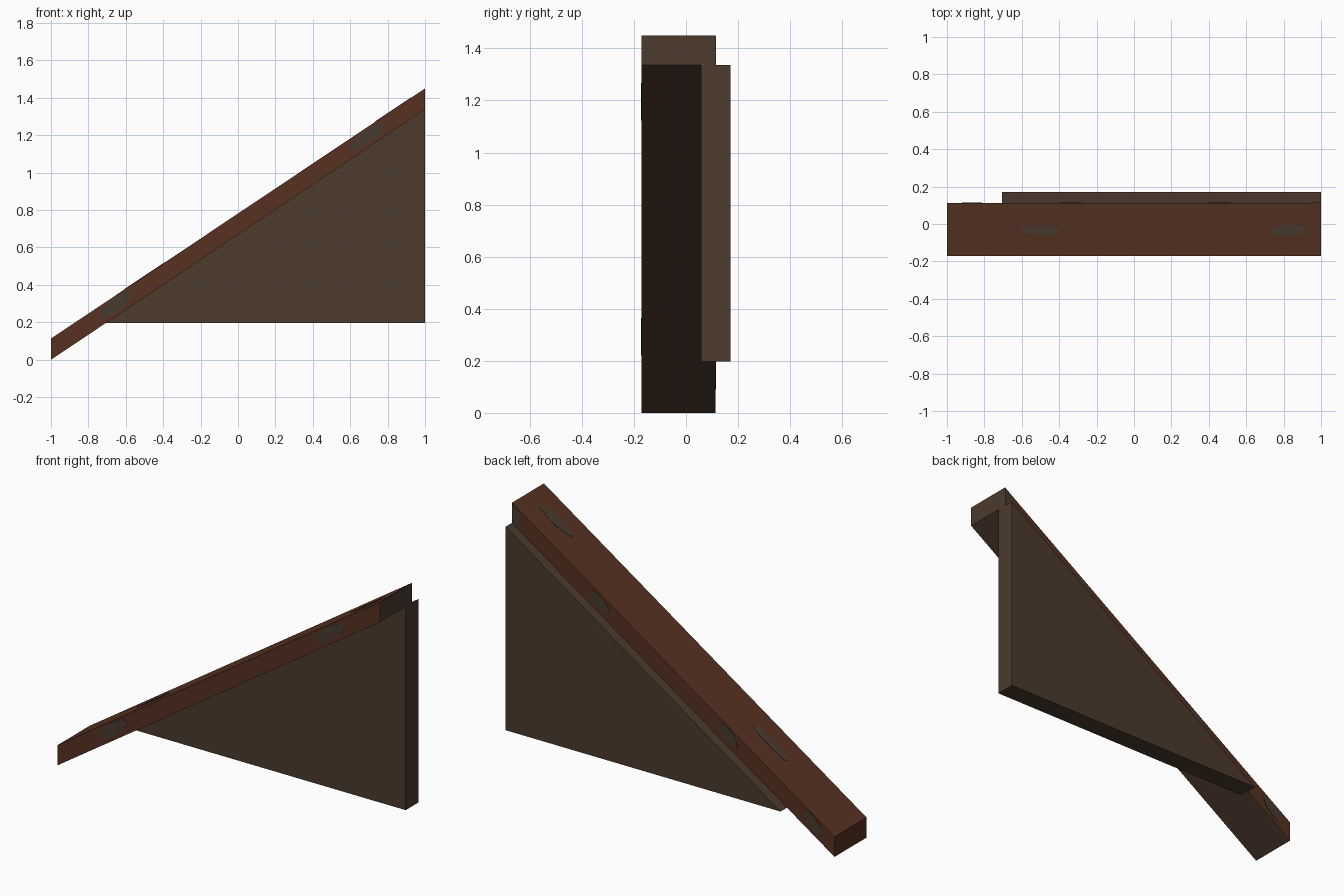
import bpy, math, random

if "Cube" in bpy.data.objects:
    bpy.data.objects.remove(bpy.data.objects["Cube"])

random.seed(4)
SLOPE, H = 0.6685, 0.113          # beam rise per unit x, vertical beam height
Y0, Y1 = -0.17, 0.113             # beam front and back


def material(name, rgb):
    m = bpy.data.materials.new(name)
    m.diffuse_color = (*rgb, 1)
    m.use_nodes = True
    m.node_tree.nodes["Principled BSDF"].inputs["Base Color"].default_value = m.diffuse_color
    return m


red = material("red_brown_wood", (0.095, 0.031, 0.0155))
olive = material("dark_wood", (0.072, 0.043, 0.026))
moss = material("grey_moss", (0.062, 0.045, 0.030))


def under(x):
    return SLOPE * (x + 1)


def prism(name, loop, offset, mats):
    """Solid from a loop of points, swept along offset."""
    n = len(loop)
    verts = list(loop) + [tuple(a + b for a, b in zip(p, offset)) for p in loop]
    faces = [tuple(range(n)), tuple(range(2 * n - 1, n - 1, -1))]
    faces += [(i, i + n, (i + 1) % n + n, (i + 1) % n) for i in range(n)]
    me = bpy.data.meshes.new(name)
    me.from_pydata(verts, [], faces)
    for m in mats:
        me.materials.append(m)
    ob = bpy.data.objects.new(name, me)
    bpy.context.collection.objects.link(ob)
    # make normals point outward
    import bmesh
    bm = bmesh.new()
    bm.from_mesh(me)
    bmesh.ops.recalc_face_normals(bm, faces=bm.faces)
    bm.to_mesh(me)
    bm.free()
    return ob


# sloping beam: underside and upper end are the darker wood
profile = [(-1, 0), (1, under(1)), (1, under(1) + H), (-1, H)]
beam = prism("sloping_beam", [(x, Y0, z) for x, z in profile],
             (0, Y1 - Y0, 0), [red, olive])
for f in beam.data.polygons:
    if f.normal.z < -0.1 or f.normal.x > 0.9:
        f.material_index = 1

# triangular side panel below the beam line
base = 0.197
xl = base / SLOPE - 1
prism("triangular_panel", [(x, 0.057, z) for x, z in
      [(xl, base), (1, base), (1, under(1))]], (0, 0.113, 0), [olive])


def blob(u, v, ru, rv):
    """Ragged oval outline."""
    pts = []
    for i in range(14):
        a = math.tau * i / 14
        r = random.uniform(0.8, 1.1)
        pts.append((u + ru * r * math.cos(a), v + rv * r * math.sin(a)))
    return pts


# moss on the beam top
for u, ru in ((-0.49, 0.11), (0.83, 0.10)):
    prism("top_moss", [(x, y, under(x) + H) for x, y in blob(u, -0.035, ru, 0.028)],
          (0, 0, 0.002), [moss])

# moss on the beam front and back
for name, y, d, spots in (
        ("front_moss", Y0, -0.002, ((-0.65, 0.09), (0.69, 0.10))),
        ("back_moss", Y1, 0.002, ((-0.34, 0.06), (0.46, 0.06), (-0.87, 0.06)))):
    for u, ru in spots:
        prism(name, [(x, y, under(x) + min(max(v, 0.002), H - 0.002))
              for x, v in blob(u, 0.065, ru, 0.042)], (0, d, 0), [moss])

# dark patch at the upper back end
prism("end_patch", [(x, Y1, under(x) + v) for x, v in
      [(0.95, 0.002), (0.999, 0.002), (0.999, H - 0.002), (0.95, H - 0.002)]],
      (0, 0.002, 0), [moss])
